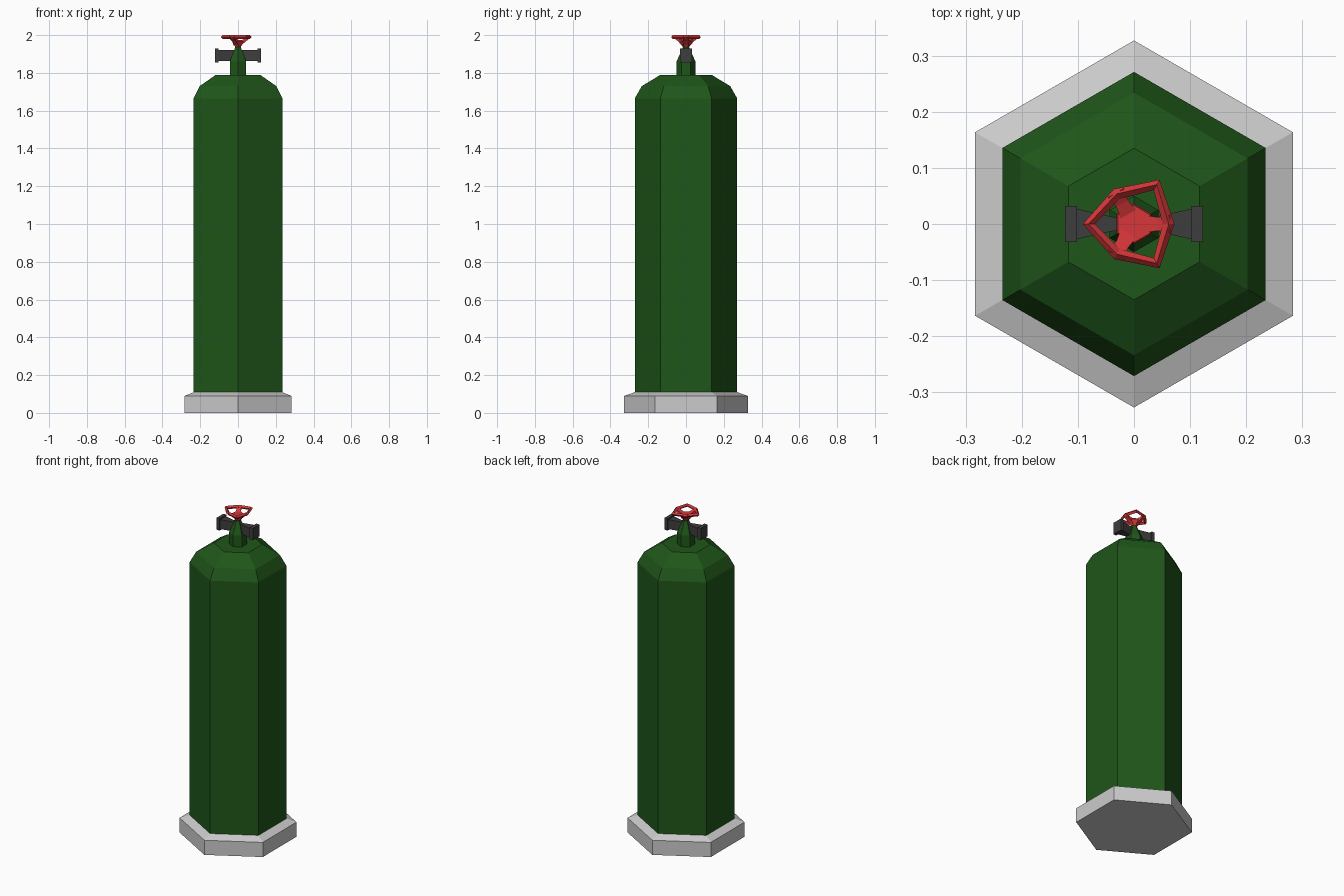
import bpy, bmesh
from math import sin, cos, pi
from mathutils import Matrix, Vector

if "Cube" in bpy.data.objects:
    bpy.data.objects.remove(bpy.data.objects["Cube"])


def material(name, rgb):
    m = bpy.data.materials.new(name)
    m.diffuse_color = (*rgb, 1)
    m.use_nodes = True
    m.node_tree.nodes["Principled BSDF"].inputs["Base Color"].default_value = m.diffuse_color
    return m


GREEN = material("green_paint", (0.0137, 0.092, 0.010))
BLACK = material("dark_metal", (0.047, 0.047, 0.047))
RED = material("red_paint", (0.68, 0.038, 0.042))


def finish(name, bm, mat=None):
    bmesh.ops.recalc_face_normals(bm, faces=bm.faces)
    me = bpy.data.meshes.new(name)
    bm.to_mesh(me)
    bm.free()
    ob = bpy.data.objects.new(name, me)
    bpy.context.collection.objects.link(ob)
    if mat:
        me.materials.append(mat)
    return ob


def loft(bm, loops, closed=False):
    """Skin a series of equal-length point loops; cap the ends unless closed."""
    rings = [[bm.verts.new(p) for p in lp] for lp in loops]
    n = len(rings[0])
    pairs = list(zip(rings, rings[1:])) + ([(rings[-1], rings[0])] if closed else [])
    for a, b in pairs:
        for i in range(n):
            j = (i + 1) % n
            bm.faces.new((a[i], a[j], b[j], b[i]))
    if not closed:
        bm.faces.new(rings[0])
        bm.faces.new(rings[-1])


def hexagon(r, z):
    return [(r * cos(pi / 6 + i * pi / 3), r * sin(pi / 6 + i * pi / 3), z) for i in range(6)]


def hex_column(name, profile, mat=None):
    bm = bmesh.new()
    loft(bm, [hexagon(r, z) for r, z in profile])
    return finish(name, bm, mat)


# base, cylinder body and valve stem share the same six-sided plan
hex_column("base", [(0.327, 0), (0.327, 0.09), (0.27, 0.11)])
hex_column("cylinder_body", [(0.271, 0.10), (0.271, 1.665), (0.234, 1.73), (0.135, 1.79)], GREEN)
hex_column("valve_stem", [(0.05, 1.785), (0.05, 1.86), (0.015, 1.94)], GREEN)

# two outlets, flaring in plan toward an end flange: (x, half width, z low, z high)
outlet = [(0.0, 0.009, 1.862, 1.92), (0.03, 0.011, 1.862, 1.92), (0.102, 0.027, 1.862, 1.92),
          (0.102, 0.032, 1.855, 1.928), (0.123, 0.032, 1.855, 1.928)]
for side, label in ((1, "right"), (-1, "left")):
    bm = bmesh.new()
    loft(bm, [[(side * x, -w, a), (side * x, w, a), (side * x, w, b), (side * x, -w, b)]
              for x, w, a, b in outlet])
    finish(label + "_outlet", bm, BLACK)

# handwheel rim: six corners, pulled in where the spokes meet it
section = [(-0.011, 1.99), (0.0, 1.979), (0.01, 1.99), (0.0, 2.0)]
bm = bmesh.new()
loops = []
for i in range(6):
    r = 0.062 if i % 2 == 0 else 0.081
    a = i * pi / 3
    loops.append([((r + d) * cos(a), (r + d) * sin(a), z) for d, z in section])
loft(bm, loops, closed=True)
finish("handwheel_rim", bm, RED)

# handwheel hub: inverted cone
hex_column("handwheel_hub", [(0.008, 1.922), (0.036, 1.967), (0.033, 1.974)], RED)

# three spokes rising from hub to rim: (x, half width, z low, z high)
spoke = [(0.018, 0.016, 1.945, 1.973), (0.042, 0.012, 1.968, 1.983), (0.064, 0.016, 1.983, 1.996)]
for k in range(3):
    rot = Matrix.Rotation(k * 2 * pi / 3, 3, 'Z')
    bm = bmesh.new()
    loft(bm, [[rot @ Vector(p) for p in ((x, -w, a), (x, w, a), (x, w, b), (x, -w, b))]
              for x, w, a, b in spoke])
    finish(f"handwheel_spoke_{k + 1}", bm, RED)
